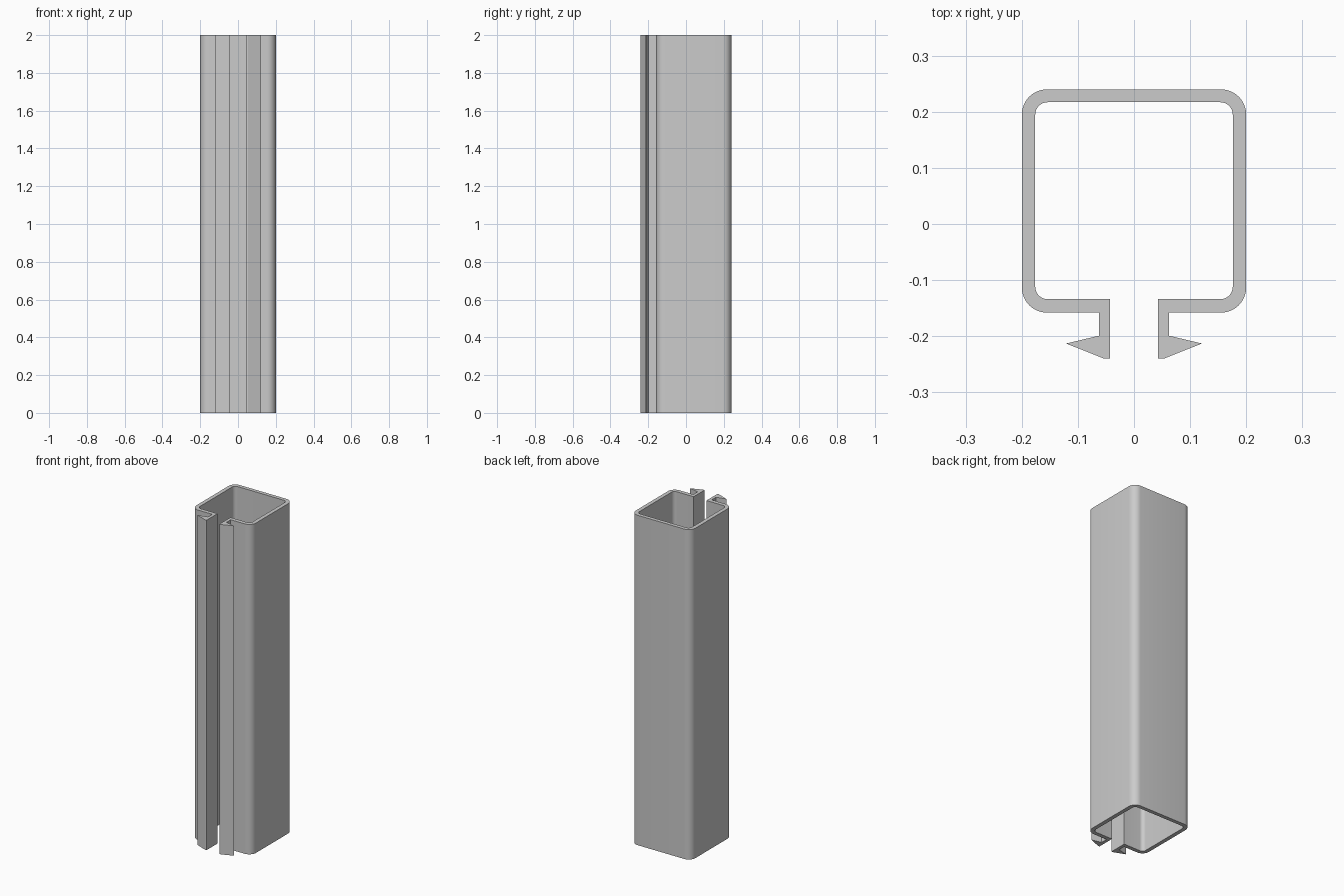
import bpy, bmesh
from math import cos, sin, pi, radians
from mathutils import Vector

HEIGHT = 2.0

cube = bpy.data.objects.get("Cube")
if cube:
    bpy.data.objects.remove(cube, do_unlink=True)

# Plain grey material
grey = bpy.data.materials.new("grey")
grey.use_nodes = True
colour = (0.6, 0.6, 0.6, 1)
grey.diffuse_color = colour
grey.node_tree.nodes["Principled BSDF"].inputs["Base Color"].default_value = colour


def corner(x, y, radius, start, end, steps=8):
    """Arc points for a rounded corner around the centre x, y."""
    return [(x + radius * cos(start + (end - start) * i / steps),
             y + radius * sin(start + (end - start) * i / steps))
            for i in range(steps + 1)]


# Left half of the section: outer wall, barbed lip, then inner wall
outer, inner = 0.045, 0.022
half = corner(0.2 - outer, 0.24 - outer, outer, pi / 2, 0)
half += corner(0.2 - outer, -0.158 + outer, outer, 0, -pi / 2)
half += [(0.062, -0.158), (0.062, -0.199), (0.121, -0.213),
         (0.053, -0.24), (0.043, -0.24), (0.043, -0.134)]
half += corner(0.176 - inner, -0.134 + inner, inner, -pi / 2, 0)
half += corner(0.176 - inner, 0.217 - inner, inner, 0, pi / 2)

# The mirrored half closes the outline
count = len(half)
bm = bmesh.new()
left = [bm.verts.new((x, y, 0)) for x, y in half]
right = [bm.verts.new((-x, y, 0)) for x, y in half]
base = bm.faces.new(left + right[::-1])

# Extrude the section to full height
top = bmesh.ops.extrude_face_region(bm, geom=[base], use_keep_orig=True)["geom"]
bmesh.ops.translate(bm, vec=Vector((0, 0, HEIGHT)),
                    verts=[v for v in top if isinstance(v, bmesh.types.BMVert)])
bmesh.ops.recalc_face_normals(bm, faces=bm.faces)
bmesh.ops.triangulate(bm, faces=[f for f in bm.faces if len(f.verts) > 4])

mesh = bpy.data.meshes.new("slotted_channel")
bm.to_mesh(mesh)
bm.free()
mesh.materials.append(grey)
channel = bpy.data.objects.new("slotted_channel", mesh)
bpy.context.collection.objects.link(channel)

# Smooth rounded corners, sharp edges elsewhere
bpy.context.view_layer.objects.active = channel
channel.select_set(True)
bpy.ops.object.shade_smooth_by_angle(angle=radians(20))
